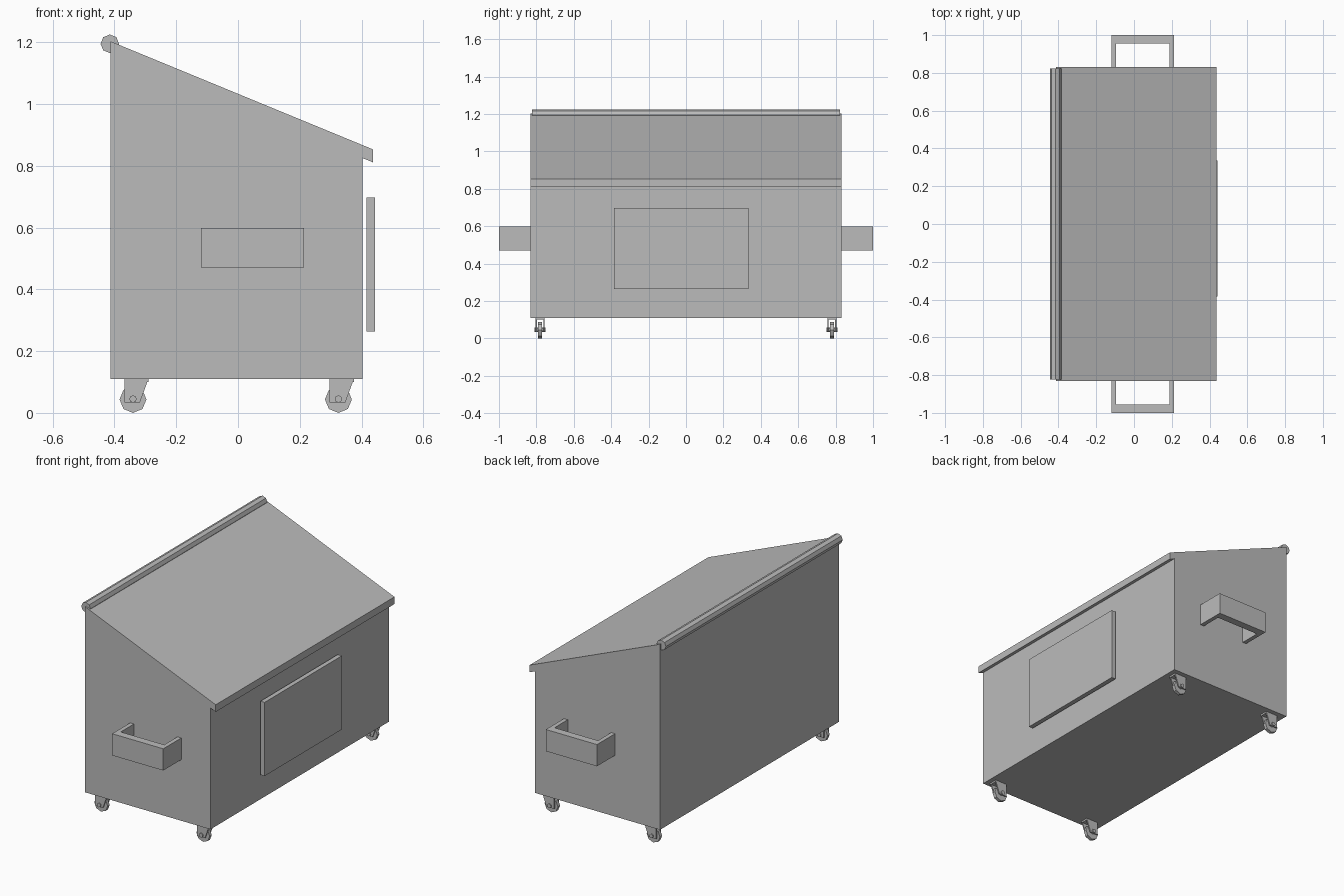
import bpy, math
from mathutils import Matrix, Vector
import bmesh

cube = bpy.data.objects.get("Cube")
if cube:
    bpy.data.objects.remove(cube, do_unlink=True)

# Single painted steel colour
steel = bpy.data.materials.new("grey_steel")
steel.use_nodes = True
COLOUR = (0.5, 0.5, 0.5, 1)
steel.diffuse_color = COLOUR
steel.node_tree.nodes["Principled BSDF"].inputs["Base Color"].default_value = COLOUR


def finish(name, bm):
    bmesh.ops.recalc_face_normals(bm, faces=bm.faces)
    mesh = bpy.data.meshes.new(name)
    bm.to_mesh(mesh)
    bm.free()
    mesh.materials.append(steel)
    obj = bpy.data.objects.new(name, mesh)
    bpy.context.collection.objects.link(obj)
    return obj


def extrude(name, points, start, depth):
    """Fill a closed outline and push it along the given vector."""
    bm = bmesh.new()
    face = bm.faces.new([bm.verts.new(p) for p in points])
    ext = bmesh.ops.extrude_face_region(bm, geom=[face], use_keep_orig=True)
    moved = [v for v in ext["geom"] if isinstance(v, bmesh.types.BMVert)]
    bmesh.ops.translate(bm, verts=moved, vec=depth)
    bmesh.ops.translate(bm, verts=bm.verts, vec=start)
    return finish(name, bm)


def side_profile(name, xz, y0, y1):
    return extrude(name, [(x, 0, z) for x, z in xz], (0, y0, 0), (0, y1 - y0, 0))


def box(name, x, y, z):
    return side_profile(name, [(x[0], z[0]), (x[1], z[0]), (x[1], z[1]), (x[0], z[1])], *y)


def rod(name, x, z, radius, y0, y1, sides=8):
    ring = [(x + radius * math.cos(2 * math.pi * i / sides),
             z + radius * math.sin(2 * math.pi * i / sides)) for i in range(sides)]
    return side_profile(name, ring, y0, y1)


# Bin body with sloping top
HALF = 0.832
side_profile("bin_body", [(-0.413, 0.11), (0.403, 0.11), (0.403, 0.83), (-0.413, 1.165)], -HALF, HALF)

# Sloping lid with a front overhang
side_profile("lid", [(-0.413, 1.16), (0.403, 0.825), (0.437, 0.811), (0.437, 0.853), (-0.413, 1.203)],
             -HALF, HALF)

# Hinge tube
rod("hinge_tube", -0.415, 1.195, 0.03, -0.823, 0.823)

# Panel on the low side
box("side_panel", (0.416, 0.443), (-0.385, 0.335), (0.264, 0.698))

# U-shaped lifting handles at both ends
for side, label in ((-1, "front"), (1, "rear")):
    outline = [(-0.12, 0.83), (-0.12, 1), (0.213, 1), (0.213, 0.83),
               (0.188, 0.83), (0.188, 0.955), (-0.095, 0.955), (-0.095, 0.83)]
    extrude(label + "_handle", [(x, side * y, 0) for x, y in outline], (0, 0, 0.47), (0, 0, 0.128))

# Four casters
for x, xlabel in ((-0.34, "high"), (0.325, "low")):
    for y, ylabel in ((-0.78, "front"), (0.78, "rear")):
        name = f"{ylabel}_{xlabel}_caster_"
        rod(name + "wheel", x, 0.0435, 0.0435, y - 0.01, y + 0.01)
        rod(name + "axle", x, 0.045, 0.012, y - 0.03, y + 0.03)
        box(name + "mount", (x - 0.028, x + 0.05), (y - 0.024, y + 0.024), (0.1, 0.111))
        for s, label in ((-1, "fork_a"), (1, "fork_b")):
            cheek = [(x - 0.028, 0.033), (x + 0.022, 0.033), (x + 0.05, 0.11), (x - 0.028, 0.11)]
            side_profile(name + label, cheek, y + s * 0.017, y + s * 0.024)
